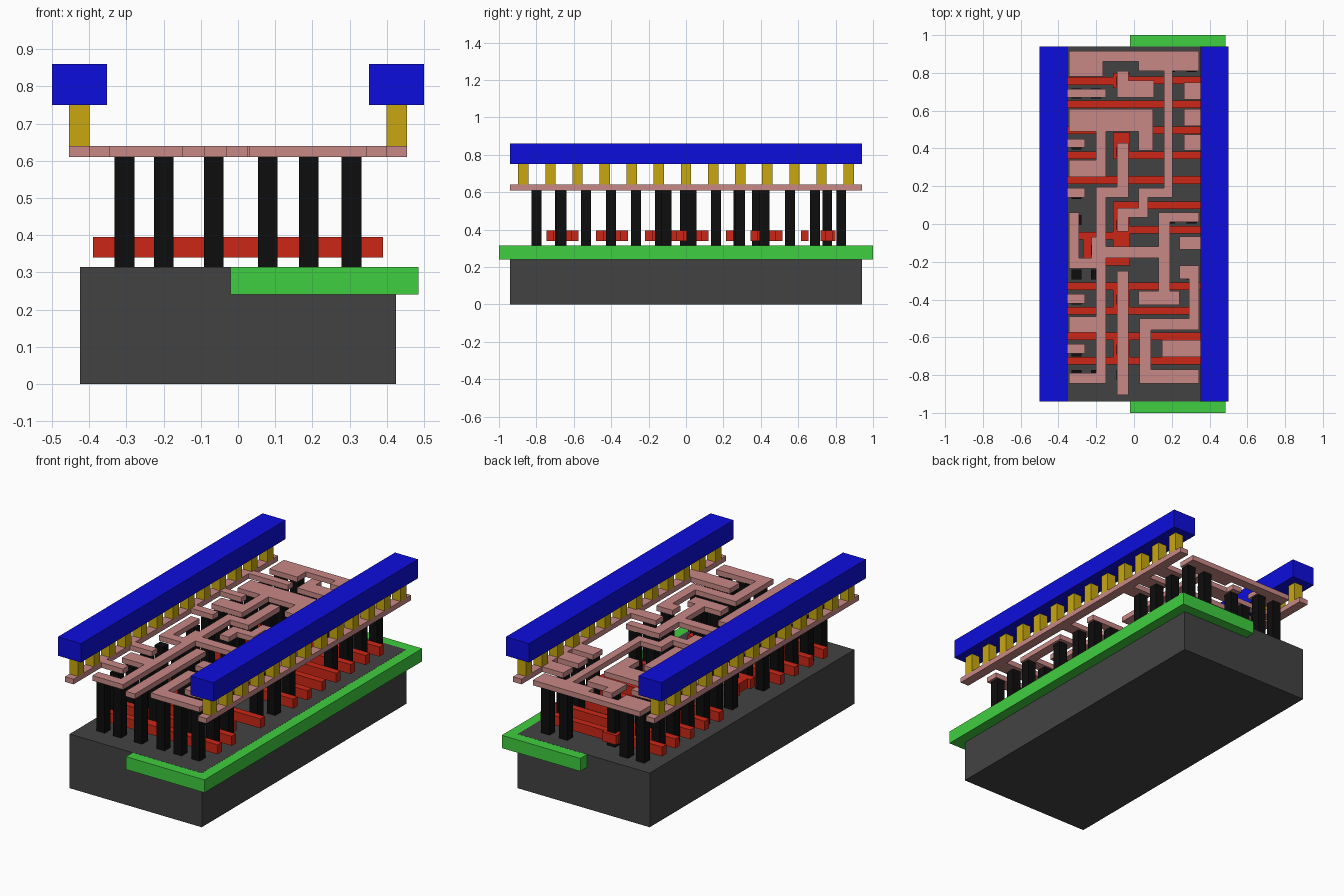
import bpy, bmesh


def material(name, rgb):
    m = bpy.data.materials.new(name)
    m.diffuse_color = (*rgb, 1)
    return m


DARK = material("substrate_grey", (0.055, 0.055, 0.055))
GREEN = material("well_green", (0.05, 0.62, 0.05))
RED = material("gate_red", (0.6, 0.02, 0.008))
BLACK = material("contact_black", (0.004, 0.004, 0.004))
PINK = material("metal_pink", (0.58, 0.25, 0.24))
GOLD = material("via_gold", (0.58, 0.39, 0.005))
BLUE = material("rail_blue", (0.004, 0.004, 0.72))


def slabs(name, rects, z0, z1, mat):
    """One object made of flat boxes, each given as (x0, x1, y0, y1)."""
    bm = bmesh.new()
    for x0, x1, y0, y1 in rects:
        for v in bmesh.ops.create_cube(bm, size=1)["verts"]:
            v.co.x = x1 if v.co.x > 0 else x0
            v.co.y = y1 if v.co.y > 0 else y0
            v.co.z = z1 if v.co.z > 0 else z0
    me = bpy.data.meshes.new(name)
    bm.to_mesh(me)
    bm.free()
    me.materials.append(mat)
    ob = bpy.data.objects.new(name, me)
    bpy.context.collection.objects.link(ob)
    return ob


def square(x, y, s=0.053):
    return (x - s / 2, x + s / 2, y - s / 2, y + s / 2)


# Substrate block and the well set into its right half
slabs("substrate", [(-0.425, 0.425, -0.94, 0.94)], 0, 0.315, DARK)
slabs("well", [(-0.02, 0.485, -1, 1)], 0.24, 0.3145, GREEN)

# Gate strips: (y, x start, x end), plus the wider pads that join them
gates = [(0.757, -0.39, -0.03), (0.762, -0.03, 0.39), (0.635, -0.39, 0.39),
         (0.497, -0.39, -0.2), (0.497, 0.09, 0.39), (0.365, -0.39, -0.2),
         (0.365, -0.11, 0.39), (0.233, -0.39, 0.39), (0.10, -0.11, 0.39),
         (-0.03, -0.11, 0.39), (-0.063, -0.29, -0.02), (-0.2, -0.29, -0.02),
         (-0.33, -0.39, 0.39), (-0.46, -0.39, 0.30), (-0.595, -0.39, 0.39),
         (-0.725, -0.39, 0.39)]
pads = [(-0.11, -0.02, 0.72, 0.80), (-0.11, -0.02, 0.36, 0.485),
        (-0.11, -0.02, -0.12, 0.11), (-0.11, -0.02, -0.745, -0.58),
        (-0.11, -0.02, -0.48, -0.31), (-0.27, -0.18, -0.2, -0.063)]
slabs("gate_strips", [(a, b, y - 0.02, y + 0.02) for y, a, b in gates] + pads,
      0.34, 0.395, RED)

# Vertical contacts, listed per column
columns = {
    -0.305: (-0.8, -0.675, -0.535, -0.4, -0.267, 0.02, 0.16, 0.28, 0.42,
             0.557, 0.69, 0.83),
    -0.2: (-0.8, -0.535, -0.267, -0.138, 0.29, 0.557, 0.69, 0.83),
    -0.065: (-0.8, -0.665, -0.4, -0.005, 0.38, 0.755),
    0.08: (-0.8, -0.535, -0.4),
    0.19: (-0.8, -0.675, -0.535, -0.4, 0.03, 0.83),
    0.305: (-0.8, -0.665, -0.535, -0.267, -0.105, 0.03, 0.42, 0.557, 0.69, 0.83),
}
slabs("contacts", [square(x, y) for x, ys in columns.items() for y in ys],
      0.315, 0.61, BLACK)

# Lower metal wiring, one object per connected route
routes = {
    "output_wire": [(-0.345, 0.345, 0.86, 0.915), (-0.345, -0.165, 0.78, 0.86),
                    (0.025, 0.345, 0.81, 0.86)],
    "output_gate_wire": [(-0.09, -0.03, 0.67, 0.81), (-0.03, 0.105, 0.67, 0.76)],
    "upper_wire": [(-0.345, 0.1, 0.49, 0.61), (0.025, 0.1, 0.39, 0.49),
                   (-0.2, -0.148, 0.25, 0.49), (-0.345, -0.2, 0.25, 0.34)],
    "middle_wire": [(-0.09, -0.03, 0.14, 0.43), (-0.2, -0.09, 0.14, 0.195),
                    (-0.2, -0.148, -0.07, 0.14), (-0.225, -0.148, -0.18, -0.07),
                    (-0.148, 0.13, -0.18, -0.12), (0.13, 0.19, -0.355, 0.06),
                    (0.19, 0.345, 0.01, 0.06), (0.025, 0.24, -0.43, -0.355)],
    "long_wire": [(0.16, 0.205, 0.14, 0.81), (0.025, 0.16, 0.14, 0.19),
                  (0.025, 0.075, 0.035, 0.14), (-0.09, 0.025, 0.035, 0.085),
                  (-0.09, -0.03, -0.04, 0.035)],
    "left_wire": [(-0.345, -0.29, -0.235, 0.06), (-0.29, -0.148, -0.235, -0.18),
                  (-0.2, -0.148, -0.845, -0.235), (-0.345, -0.2, -0.845, -0.79),
                  (-0.345, -0.2, -0.575, -0.49)],
    "right_wire": [(0.24, 0.345, -0.29, -0.22), (0.29, 0.345, -0.56, -0.29),
                   (0.03, 0.29, -0.56, -0.5), (0.03, 0.09, -0.845, -0.56),
                   (0.09, 0.345, -0.845, -0.77)],
    "input_wire": [(-0.09, -0.03, -0.905, -0.25)],
}
for name, rects in routes.items():
    slabs(name, rects, 0.61, 0.64, PINK)

# Edge strips of lower metal with short stubs: (inner end |x|, y0, y1)
stubs = {
    -1: [(0.148, 0.67, 0.715), (0.26, 0.405, 0.45), (0.26, 0.14, 0.19),
         (0.26, -0.42, -0.37), (0.26, -0.685, -0.635)],
    1: [(0.265, 0.66, 0.75), (0.265, 0.52, 0.61), (0.265, 0.39, 0.475),
        (0.24, -0.135, -0.065), (0.148, -0.705, -0.615)],
}
for side, word in ((-1, "left"), (1, "right")):
    strip = [(0.40, 0.455, -0.94, 0.94)] + [(x, 0.40, a, b) for x, a, b in stubs[side]]
    strip = [(*sorted((side * p, side * q)), a, b) for p, q, a, b in strip]
    slabs(word + "_metal_strip", strip, 0.61, 0.64, PINK)
    # Row of vias up to the thick power rail
    slabs(word + "_vias", [square(side * 0.4275, (i - 6) * 0.145, 0.055) for i in range(13)],
          0.64, 0.75, GOLD)
    x0, x1 = sorted((side * 0.352, side * 0.5))
    slabs(word + "_power_rail", [(x0, x1, -0.94, 0.94)], 0.75, 0.86, BLUE)
